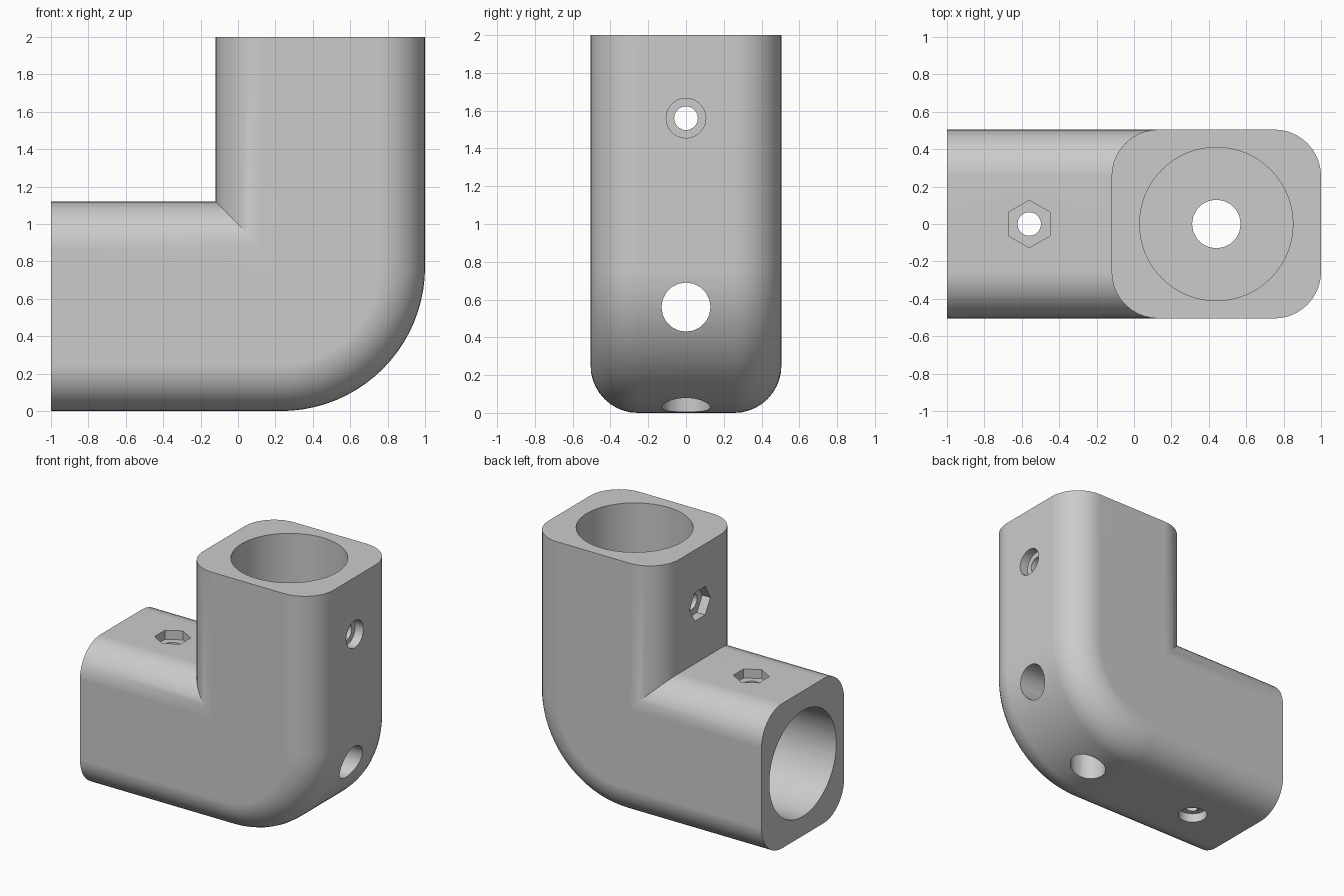
import bpy, bmesh, math
from mathutils import Vector

cube = bpy.data.objects.get("Cube")
if cube:
    bpy.data.objects.remove(cube, do_unlink=True)

HALF_DEPTH = 0.505   # half thickness of the elbow along y
WIDTH = 1.12         # leg width in the bend plane
FILLET = 0.25        # rounding along the legs
BEND = 0.77          # outer bend radius
AXIS = 1 - WIDTH / 2


def make_object(name, bm):
    bmesh.ops.recalc_face_normals(bm, faces=bm.faces)
    mesh = bpy.data.meshes.new(name)
    bm.to_mesh(mesh)
    bm.free()
    obj = bpy.data.objects.new(name, mesh)
    bpy.context.collection.objects.link(obj)
    return obj


def skin(bm, rings):
    """Join closed rings of points and cap both ends."""
    loops = [[bm.verts.new(p) for p in ring] for ring in rings]
    n = len(loops[0])
    for a, b in zip(loops, loops[1:]):
        for i in range(n):
            j = (i + 1) % n
            bm.faces.new((a[i], a[j], b[j], b[i]))
    bm.faces.new(loops[0])
    bm.faces.new(loops[-1])


def elbow_outline(inset, y, steps=20):
    """L outline with a round outer bend and a mitred inner corner."""
    r = BEND - inset
    pts = [(-1, inset)]
    for i in range(steps + 1):
        t = math.pi / 2 * i / steps
        pts.append((1 - BEND + r * math.sin(t), BEND - r * math.cos(t)))
    pts += [(1 - inset, 2), (1 - WIDTH + inset, 2),
            (1 - WIDTH + inset, WIDTH - inset), (-1, WIDTH - inset)]
    return [(x, y, z) for x, z in pts]


def prism(name, start, end, radius, sides):
    """Round or hexagonal cutter between two points in the bend plane."""
    a, b = (Vector((p[0], 0, p[1])) for p in (start, end))
    across = Vector((0, 1, 0))
    side = (b - a).normalized().cross(across)
    angles = [math.tau * i / sides for i in range(sides)]
    ring = [across * math.cos(t) * radius + side * math.sin(t) * radius for t in angles]
    bm = bmesh.new()
    skin(bm, [[a + v for v in ring], [b + v for v in ring]])
    return make_object(name, bm)


# Elbow body, stacked from front to back with quarter-round edges
layers = []
for i in range(11):
    t = math.pi / 2 * i / 10
    layers.append((FILLET * (1 - math.sin(t)), HALF_DEPTH - FILLET * (1 - math.cos(t))))
layers = [(d, -y) for d, y in reversed(layers)] + layers
layers.sort(key=lambda item: item[1])
bm = bmesh.new()
skin(bm, [elbow_outline(d, y) for d, y in layers])
elbow = make_object("elbow_fitting", bm)

# Holes of the upright leg: name, start, end, radius, sides
BOLT = 1.56
holes = [
    ("pipe_bore", (AXIS, 2.1), (AXIS, WIDTH), 0.41, 64),
    ("axis_hole", (AXIS, 1.2), (AXIS, -0.1), 0.13, 20),
    ("bolt_hole", (-0.3, BOLT), (1.1, BOLT), 0.063, 20),
    ("bolt_head_recess", (0.93, BOLT), (1.1, BOLT), 0.105, 28),
    ("nut_recess", (-0.3, BOLT), (-0.05, BOLT), 0.127, 6),
]

# Cut both legs; the lying leg is the upright one mirrored across the diagonal
bpy.context.view_layer.objects.active = elbow
elbow.select_set(True)
for name, start, end, radius, sides in holes:
    for mirrored in (False, True):
        if mirrored:
            start, end = ((1 - p[1], 1 - p[0]) for p in (start, end))
        cutter = prism(name, start, end, radius, sides)
        cutter.hide_render = True
        cut = elbow.modifiers.new(name, 'BOOLEAN')
        cut.operation = 'DIFFERENCE'
        cut.solver = 'EXACT'
        cut.object = cutter
        bpy.ops.object.modifier_apply(modifier=cut.name)
        bpy.data.objects.remove(cutter, do_unlink=True)

# Smooth rounds, crisp rims
bpy.ops.object.shade_smooth_by_angle(angle=math.radians(30))
normals = elbow.modifiers.new("flat_walls", 'WEIGHTED_NORMAL')
normals.keep_sharp = True

# Grey plastic
grey = bpy.data.materials.new("plain_grey")
grey.use_nodes = True
colour = (0.6, 0.6, 0.6, 1)
grey.diffuse_color = colour
grey.node_tree.nodes["Principled BSDF"].inputs["Base Color"].default_value = colour
elbow.data.materials.clear()
elbow.data.materials.append(grey)
